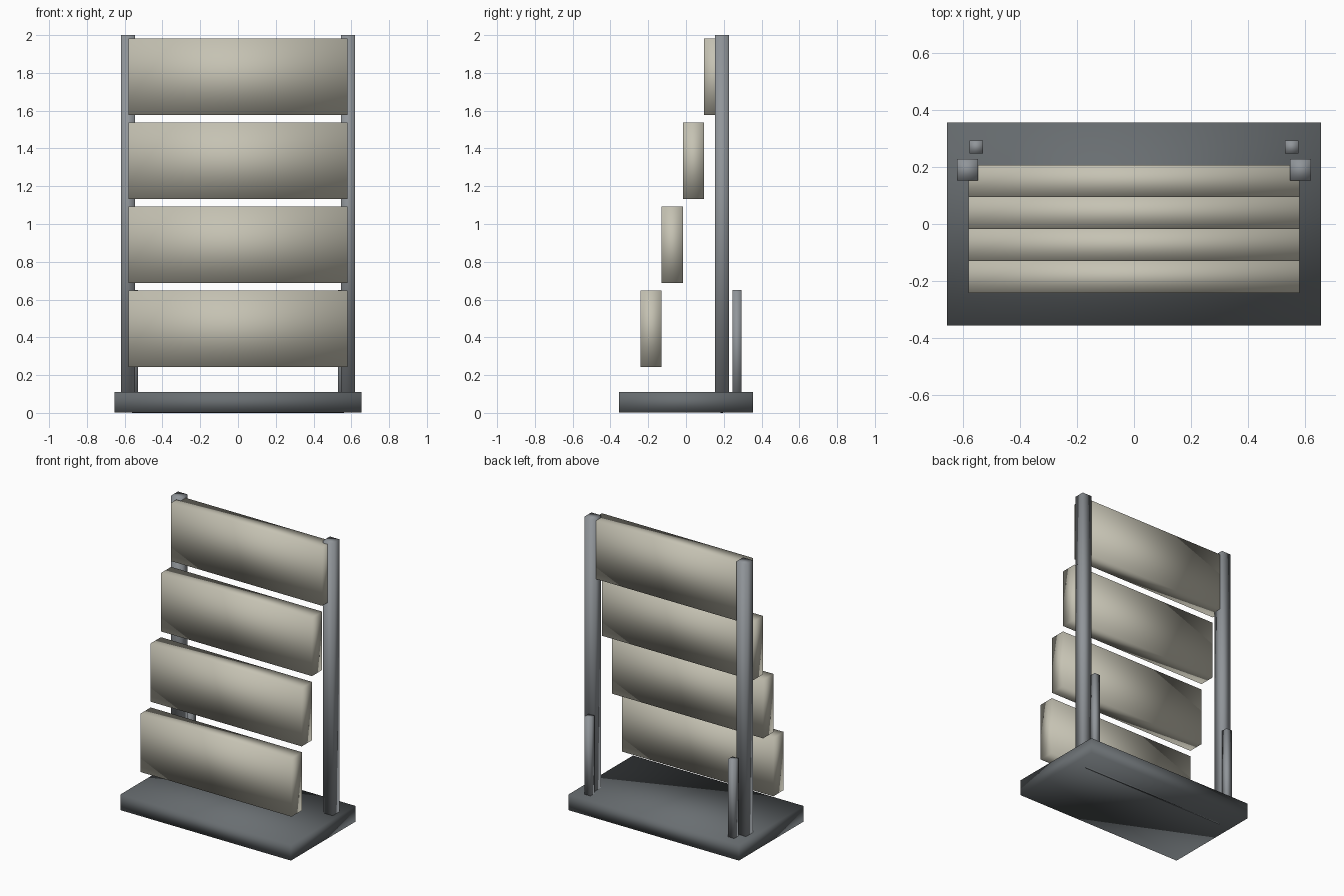
import bpy

if "Cube" in bpy.data.objects:
    bpy.data.objects.remove(bpy.data.objects["Cube"], do_unlink=True)


def material(name, colour):
    mat = bpy.data.materials.new(name)
    mat.use_nodes = True
    mat.diffuse_color = (*colour, 1)
    mat.node_tree.nodes["Principled BSDF"].inputs["Base Color"].default_value = (*colour, 1)
    return mat


def box(name, low, high, mat):
    """Box between two corners, softly shaded across its shared edges."""
    centre = [(a + b) / 2 for a, b in zip(low, high)]
    bpy.ops.mesh.primitive_cube_add(size=1, location=centre)
    obj = bpy.context.object
    obj.name = name
    obj.scale = [b - a for a, b in zip(low, high)]
    bpy.ops.object.transform_apply(location=False, rotation=False, scale=True)
    obj.data.materials.append(mat)
    bpy.ops.object.shade_smooth()
    return obj


panel_beige = material("panel beige", (0.56, 0.54, 0.45))
base_grey = material("base dark grey", (0.14, 0.155, 0.165))
post_grey = material("post grey", (0.28, 0.30, 0.32))

# Base plate, with a thin tie rod let into its underside
box("base", (-0.655, -0.355, 0.002), (0.655, 0.355, 0.11), base_grey)
box("tie_rod", (-0.56, 0.183, 0), (0.56, 0.197, 0.03), base_grey)

# Tall posts and the short struts behind them
for side, label in ((1, "left"), (-1, "right")):
    for part, x, y, half, top in (("post", 0.583, 0.19, 0.037, 2.0),
                                  ("strut", 0.552, 0.27, 0.023, 0.65)):
        x *= side
        box(f"{label}_{part}", (x - half, y - half, 0.05), (x + half, y + half, top), post_grey)

# Four panels stepping up and back
for i in range(4):
    y, z = -0.241 + 0.112 * i, 0.243 + 0.445 * i
    box(f"panel_{i + 1}", (-0.58, y, z), (0.58, y + 0.112, z + 0.405), panel_beige)
